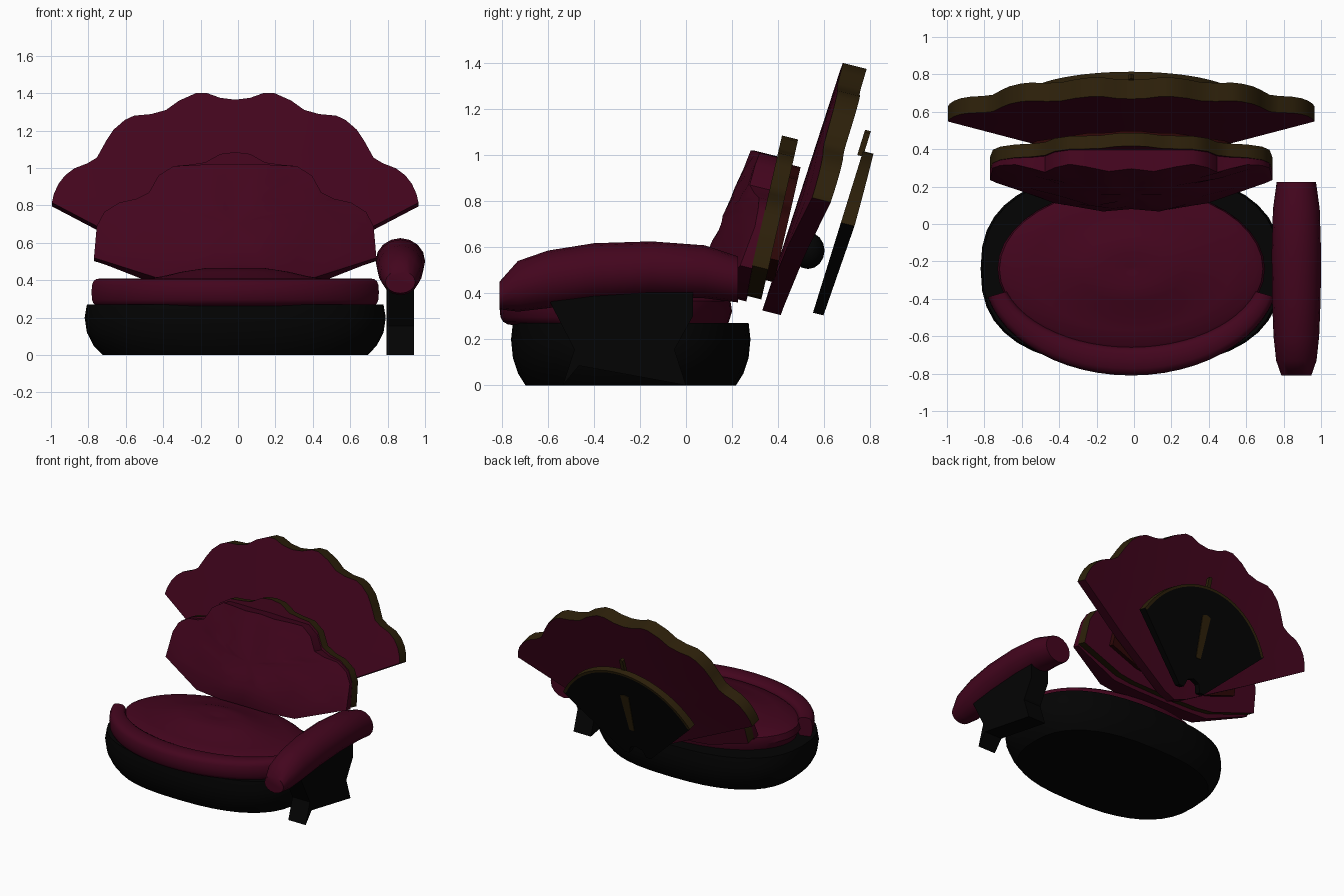
import bpy, bmesh, math

cube = bpy.data.objects.get("Cube")
if cube:
    bpy.data.objects.remove(cube, do_unlink=True)

CX, CY = -0.015, -0.24      # middle of the seat


def material(name, rgb):
    m = bpy.data.materials.new(name)
    m.use_nodes = True
    m.diffuse_color = (*rgb, 1)
    bsdf = next(n for n in m.node_tree.nodes if n.type == 'BSDF_PRINCIPLED')
    bsdf.inputs["Base Color"].default_value = (*rgb, 1)
    bsdf.inputs["Roughness"].default_value = 0.7
    return m


MAROON = material("maroon fabric", (0.056, 0.0015, 0.0125))
BLACK = material("black lacquer", (0.001, 0.001, 0.001))
GOLD = material("dark gold", (0.026, 0.0145, 0.003))
BROWN = material("red brown", (0.026, 0.002, 0.002))


def finish(name, bm, mats, angle=35):
    bmesh.ops.recalc_face_normals(bm, faces=bm.faces[:])
    me = bpy.data.meshes.new(name)
    bm.to_mesh(me)
    bm.free()
    ob = bpy.data.objects.new(name, me)
    bpy.context.collection.objects.link(ob)
    for m in mats:
        me.materials.append(m)
    bpy.ops.object.select_all(action='DESELECT')
    ob.select_set(True)
    bpy.context.view_layer.objects.active = ob
    bpy.ops.object.shade_smooth_by_angle(angle=math.radians(angle))


def loft(name, rings, mat, angle=35):
    """Skin a list of closed rings and cap both ends."""
    bm = bmesh.new()
    loops = [[bm.verts.new(p) for p in r] for r in rings]
    n = len(loops[0])
    for a, b in zip(loops, loops[1:]):
        for i in range(n):
            j = (i + 1) % n
            bm.faces.new((a[i], a[j], b[j], b[i]))
    bm.faces.new(loops[0])
    bm.faces.new(loops[-1])
    finish(name, bm, [mat], angle)


def power_point(t, power):
    """Point on a unit superellipse."""
    c, s = math.cos(t), math.sin(t)
    return (math.copysign(abs(c) ** (2 / power), c), math.copysign(abs(s) ** (2 / power), s))


def oval(a, b, z, power=2.0, n=40):
    pts = [power_point(2 * math.pi * i / n, power) for i in range(n)]
    return [(CX + a * x, CY + b * y, z) for x, y in pts]


def panel(name, half, mid, front, back, face_mat, rim_mat=None, plain=0, border=False):
    """Mirrored outline from the top centre down to the bottom centre, filled
    with rings about height mid. The last `plain` edges keep the face colour;
    border carries the rim colour a little way onto the rear face."""
    outline = half + [(-x, z) for x, z in half[-2:0:-1]]
    n, h = len(outline), len(half) - 1
    bm = bmesh.new()

    def rimmed(i):
        return rim_mat and (i if i < h else n - 1 - i) < h - plain

    def side(func, edge):
        def vert(x, z):
            y = func(x, z)
            return bm.verts.new((CX + x, y, z - 0.25 * (y - front(x, z))))
        grid = [[vert(x * t, mid + (z - mid) * t) for x, z in outline]
                for t in (0.25, 0.5, 0.75, 0.96, 1)]
        hub = vert(0, mid)
        for i in range(n):
            j = (i + 1) % n
            bm.faces.new((hub, grid[0][i], grid[0][j]))
            for a, b in zip(grid, grid[1:]):
                face = bm.faces.new((a[i], a[j], b[j], b[i]))
                if edge and b is grid[-1] and rimmed(i):
                    face.material_index = 1
        return grid[-1]

    f, b = side(front, False), side(back, border)
    for i in range(n):
        j = (i + 1) % n
        face = bm.faces.new((f[i], f[j], b[j], b[i]))
        if rimmed(i):
            face.material_index = 1
    finish(name, bm, [face_mat] + ([rim_mat] if rim_mat else []))


# Rounded black base
loft("base", [oval(0.805 * k, 0.52 * k, z, 2.5) for k, z in
              ((0.88, 0), (0.94, 0.05), (0.985, 0.12), (1, 0.2), (0.985, 0.27))], BLACK)

# Domed seat cushion, slightly dimpled in the middle
loft("seat_cushion", [oval(0.715 * k, 0.44 * k, z) for k, z in
     ((0.95, 0.25), (1, 0.32), (0.985, 0.365), (0.93, 0.385), (0.75, 0.4),
      (0.55, 0.42), (0.4, 0.445), (0.22, 0.465), (0.02, 0.45))], MAROON)

# Crescent roll along the front of the seat, squared in section
rings = []
for i in range(25):
    t = math.radians(196 + 148 * i / 24)
    c, s = math.cos(t), math.sin(t)
    w = 0.045 + 0.033 * abs(s)
    section = [power_point(2 * math.pi * k / 16, 3) for k in range(16)]
    rings.append([(CX + c * (0.745 + w * px), CY + s * (0.492 + w * px), 0.335 + 0.075 * pz)
                  for px, pz in section])
loft("front_roll", rings, MAROON)

# Large scalloped fan
big = [(0, 1.365), (0.08, 1.375), (0.15, 1.4), (0.21, 1.4), (0.3, 1.36), (0.37, 1.31),
       (0.45, 1.288), (0.54, 1.28), (0.59, 1.257), (0.65, 1.205), (0.69, 1.145),
       (0.74, 1.055), (0.79, 1.025), (0.86, 0.998), (0.91, 0.96), (0.945, 0.915),
       (0.97, 0.86), (0.98, 0.815), (0.55, 0.59), (0.1, 0.36), (0, 0.325)]
panel("large_fan", big, 0.8,
      lambda x, z: 0.33 + (z - 0.32) * 0.324 + 0.06 * x * x,
      lambda x, z: 0.41 + (z - 0.32) * 0.345 + 0.05 * x * x, MAROON, GOLD, plain=3)

# Small scalloped fan
small = [(0, 1.085), (0.08, 1.075), (0.16, 1.03), (0.24, 1.018), (0.33, 1.01),
         (0.41, 0.96), (0.46, 0.87), (0.53, 0.835), (0.62, 0.815), (0.7, 0.765),
         (0.74, 0.69), (0.755, 0.52), (0.41, 0.41), (0.28, 0.395), (0, 0.39)]


def small_front(x, z):
    return 0.255 + (z - 0.38) * 0.23


def small_back(x, z):
    return small_front(x, z) + 0.07


panel("small_fan", small, 0.65, small_front, small_back, MAROON, GOLD)

# Brown panel on the rear of the small fan
panel("small_fan_back", [(x * 0.72, 0.63 + (z - 0.63) * 0.72) for x, z in small], 0.65,
      small_back, lambda x, z: small_back(x, z) + 0.04, BROWN)

# Channelled padding over the whole front of the small fan, thickest low down
padding = [(0, 1.02), (0.12, 1.02), (0.24, 1.015)] + small[4:13] + [(0.2, 0.41), (0, 0.41)]
panel("back_padding", padding, 0.7,
      lambda x, z: min(small_front(x, z) - 0.01,
                       max(0.07, 0.105 + (z - 0.6) * 0.43) + 0.3 * x * x
                       + 0.01 * math.cos(x * 22)),
      small_front, MAROON)

# Plain rear plate with a gold edge and a notch at the foot
arc = [(0.607 * math.sin(a), 0.41 + 0.607 * math.cos(a))
       for a in (math.radians(60.8 * i / 12) for i in range(13))]
plate = arc + [(0.11, 0.315), (0.07, 0.315), (0.05, 0.37), (0, 0.39)]


def plate_front(x, z):
    return 0.55 + (z - 0.31) * 0.31


def plate_back(x, z):
    return plate_front(x, z) + 0.045 + 0.05 * x * x


panel("rear_plate", plate, 0.6, plate_front, plate_back, BLACK, GOLD, plain=4, border=True)

# Gold spear on the rear plate and finial above it
panel("rear_spear", [(0, 0.82), (0.035, 0.81), (0.02, 0.52), (0, 0.52)], 0.66,
      plate_back, lambda x, z: plate_back(x, z) + 0.008, GOLD)
panel("rear_finial", [(0, 1.11), (0.014, 1.1), (0.014, 1.0), (0, 1.0)], 1.05,
      lambda x, z: plate_front(x, z) - 0.02, lambda x, z: plate_front(x, z) + 0.005, GOLD)

# Connector between the large fan and the rear plate
bm = bmesh.new()
bmesh.ops.create_uvsphere(bm, u_segments=12, v_segments=8, radius=0.08)
for v in bm.verts:
    v.co = (CX + v.co.x, 0.53 + v.co.y * 0.9, 0.585 + v.co.z)
finish("rear_connector", bm, [BLACK])

# Curved armrest: y, height, half width, half height
sections = ((-0.81, 0.39, 0.08, 0.06), (-0.73, 0.43, 0.108, 0.11), (-0.6, 0.46, 0.122, 0.125),
            (-0.4, 0.49, 0.13, 0.127), (-0.15, 0.503, 0.132, 0.122),
            (0.08, 0.493, 0.125, 0.115), (0.225, 0.46, 0.105, 0.1))
loft("left_armrest", [[(0.868 + rx * math.cos(u), y, z + rz * math.sin(u))
                       for u in (2 * math.pi * k / 16 for k in range(16))]
                      for y, z, rx, rz in sections], MAROON, 45)

# Waisted armrest support
support = [(-0.59, 0.36), (-0.485, 0.155), (-0.535, 0), (-0.465, 0.085), (0, 0),
           (-0.05, 0.155), (0.03, 0.3), (0.03, 0.42), (-0.5, 0.42)]
loft("left_arm_support", [[(x, y, z) for y, z in support] for x in (0.795, 0.94)], BLACK)
